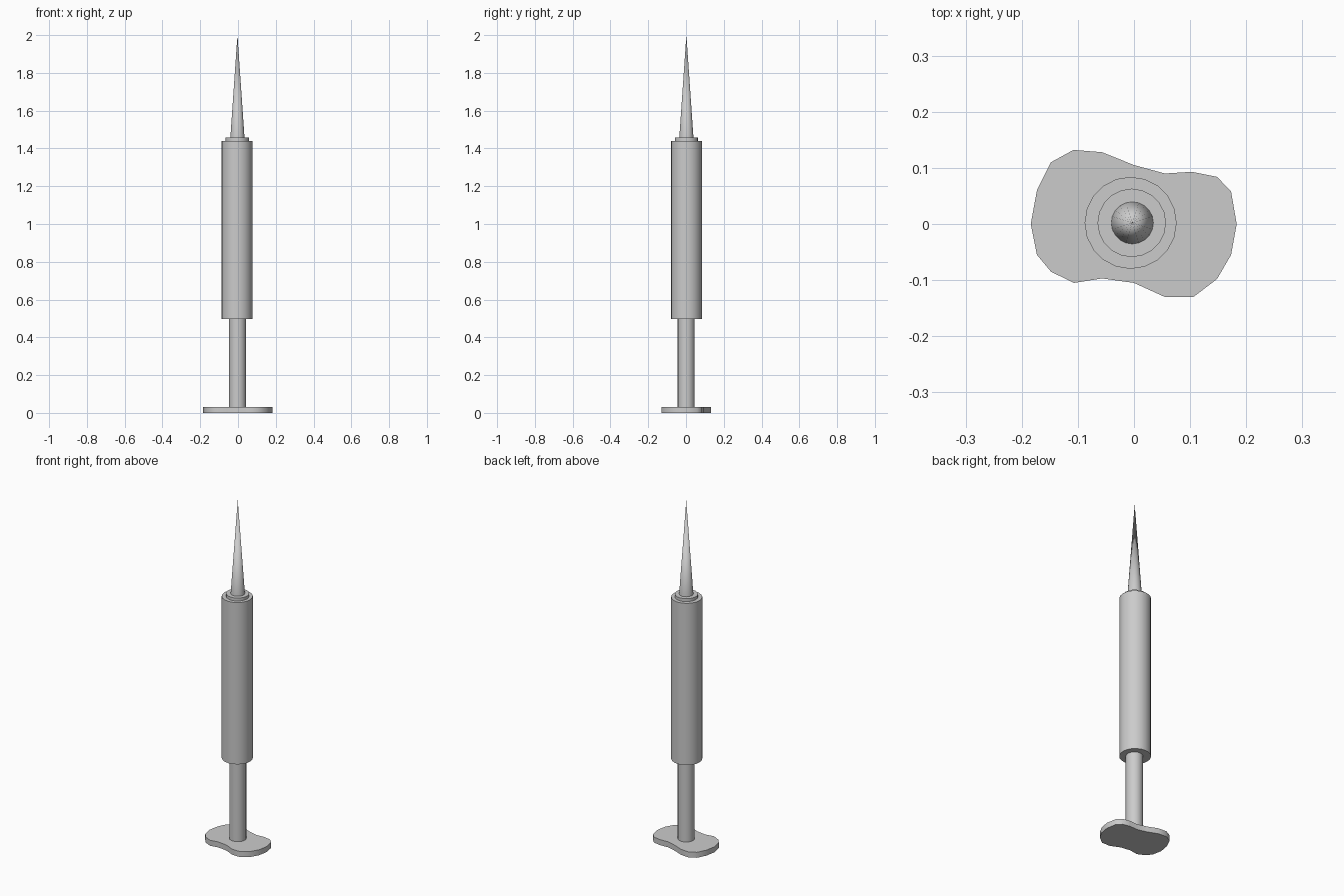
import bpy
import bmesh
from math import radians

if "Cube" in bpy.data.objects:
    bpy.data.objects.remove(bpy.data.objects["Cube"])

SIDES = 20


def finish(obj):
    bpy.ops.object.select_all(action='DESELECT')
    obj.select_set(True)
    bpy.context.view_layer.objects.active = obj
    bpy.ops.object.shade_smooth_by_angle(angle=radians(40))


def column(name, x, y, z0, z1, r0, r1):
    """Upright cylinder, or cone when r1 is 0."""
    bpy.ops.mesh.primitive_cone_add(vertices=SIDES, radius1=r0, radius2=r1,
                                    depth=z1 - z0, location=(x, y, (z0 + z1) / 2))
    obj = bpy.context.object
    obj.name = name
    finish(obj)
    return obj


# Thumb flange: wavy outline pulled up into a thin plate
outline = [(-0.184, 0.0), (-0.173, -0.055), (-0.148, -0.085), (-0.107, -0.105),
           (-0.057, -0.097), (0.0, -0.105), (0.055, -0.130), (0.106, -0.130),
           (0.148, -0.098), (0.173, -0.055), (0.183, 0.0), (0.173, 0.058),
           (0.148, 0.084), (0.103, 0.093), (0.055, 0.090), (0.0, 0.105),
           (-0.057, 0.128), (-0.108, 0.132), (-0.148, 0.110), (-0.173, 0.060)]
bm = bmesh.new()
base = bm.faces.new([bm.verts.new((x, y, 0.0)) for x, y in outline])
ext = bmesh.ops.extrude_face_region(bm, geom=[base], use_keep_orig=True)
top = [v for v in ext["geom"] if isinstance(v, bmesh.types.BMVert)]
bmesh.ops.translate(bm, verts=top, vec=(0, 0, 0.032))
bmesh.ops.recalc_face_normals(bm, faces=bm.faces)
mesh = bpy.data.meshes.new("thumb_flange")
bm.to_mesh(mesh)
bm.free()
flange = bpy.data.objects.new("thumb_flange", mesh)
bpy.context.collection.objects.link(flange)
finish(flange)

# Plunger rod, barrel, needle collar and needle
column("plunger_rod", -0.002, 0.001, 0.03, 0.51, 0.045, 0.045)
column("barrel", -0.006, 0.002, 0.498, 1.44, 0.082, 0.082)
column("needle_collar", -0.004, 0.002, 1.435, 1.457, 0.061, 0.061)
column("needle", -0.003, 0.002, 1.45, 2.0, 0.038, 0.0)
